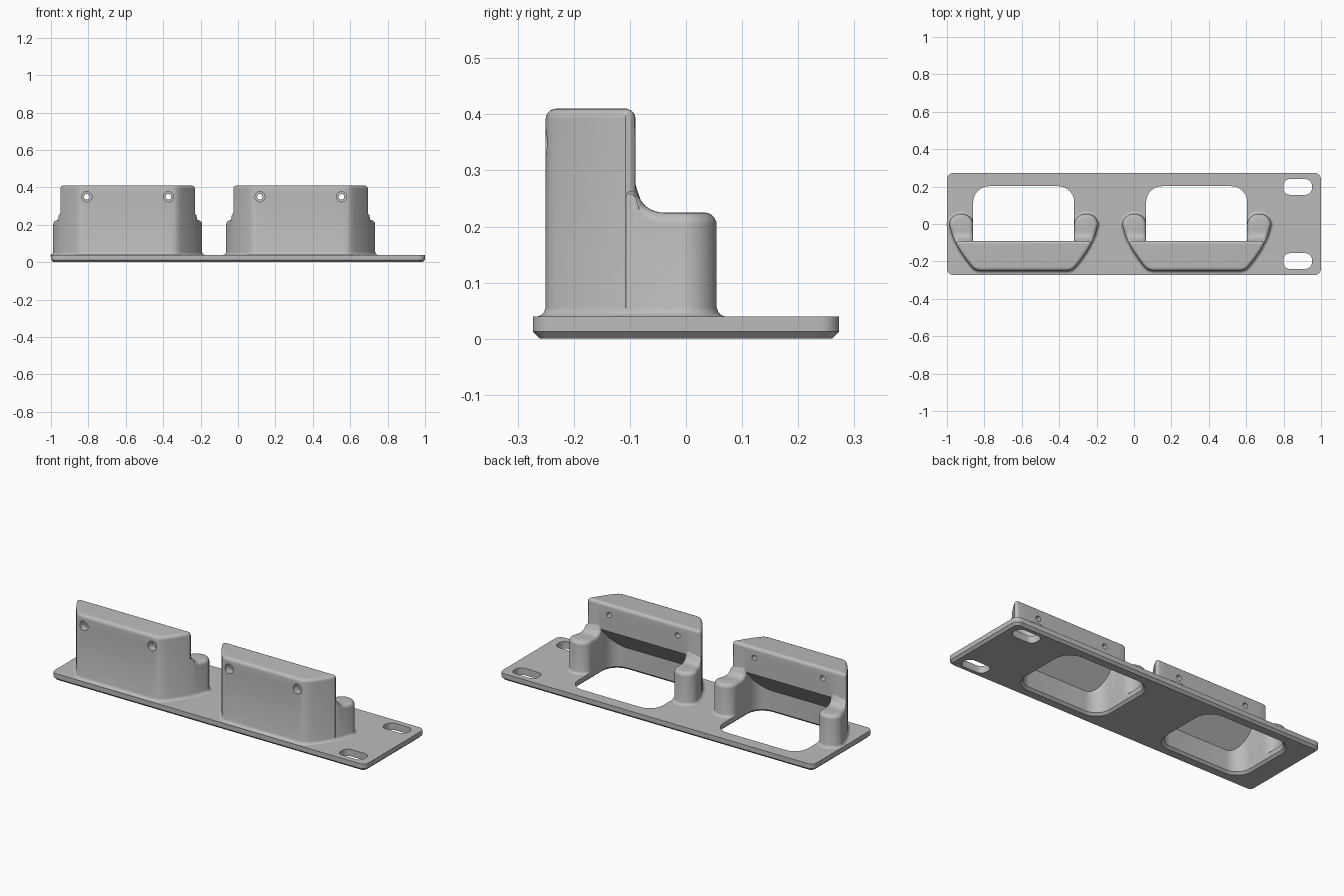
import bpy, bmesh, math
from mathutils import Vector

if "Cube" in bpy.data.objects:
    bpy.data.objects.remove(bpy.data.objects["Cube"])

grey = bpy.data.materials.new("plain grey")
grey.use_nodes = True
GREY = (0.5, 0.5, 0.5, 1)
grey.diffuse_color = GREY
grey.node_tree.nodes["Principled BSDF"].inputs["Base Color"].default_value = GREY


def stack(name, pts, levels, place=(0, 0, 0), warp=None, slope=None):
    """Solid from one counter-clockwise outline, offset at each (offset, z) level.
    Point i of the outline pairs with point n-1-i, so caps are strips of quads."""
    n = len(pts)
    pts = [Vector(p) for p in pts]
    normals = []
    for i, p in enumerate(pts):
        d1 = (p - pts[i - 1]).normalized()
        d2 = (pts[(i + 1) % n] - p).normalized()
        m = Vector((d1.y + d2.y, -d1.x - d2.x))
        normals.append(m / (1 + max(d1.dot(d2), -0.5)))
    bm = bmesh.new()
    rings = []
    for off, z in levels:
        ring = []
        for p, m in zip(pts, normals):
            q = p + m * off
            co = (q.x, q.y, z)
            ring.append(bm.verts.new(warp(*co) if warp else co))
        rings.append(ring)
    for a, b in zip(rings, rings[1:]):
        for i in range(n):
            j = (i + 1) % n
            bm.faces.new((a[i], a[j], b[j], b[i]))
    for ring in (rings[0], rings[-1]):
        for i in range(n // 2 - 1):
            bm.faces.new((ring[i], ring[i + 1], ring[n - 2 - i], ring[n - 1 - i]))
    if slope:
        bmesh.ops.bisect_plane(bm, geom=bm.verts[:] + bm.edges[:] + bm.faces[:],
                               plane_co=slope[0], plane_no=slope[1], clear_outer=True)
        bmesh.ops.holes_fill(bm, edges=[e for e in bm.edges if e.is_boundary])
    bmesh.ops.recalc_face_normals(bm, faces=bm.faces[:])
    mesh = bpy.data.meshes.new(name)
    bm.to_mesh(mesh)
    bm.free()
    mesh.materials.append(grey)
    ob = bpy.data.objects.new(name, mesh)
    ob.location = place
    bpy.context.collection.objects.link(ob)
    return ob


def mirrored(right):
    return right + [(-x, y) for x, y in reversed(right)]


def rounded_rect(hx, hy, r, steps=8):
    right = []
    for start, cy in ((-90, r - hy), (0, hy - r)):
        for i in range(steps + 1):
            a = math.radians(start + 90 * i / steps)
            right.append((hx - r + r * math.cos(a), cy + r * math.sin(a)))
    return mirrored(right)


def cylinder(r, x, y0, y1, z):
    bpy.ops.mesh.primitive_cylinder_add(vertices=32, radius=r, depth=y1 - y0,
                                        location=(x, (y0 + y1) / 2, z),
                                        rotation=(math.pi / 2, 0, 0))
    return bpy.context.object


def activate(ob):
    bpy.ops.object.select_all(action='DESELECT')
    ob.select_set(True)
    bpy.context.view_layer.objects.active = ob


def cut(ob, cutters):
    for c in cutters:
        c.hide_render = True
        mod = ob.modifiers.new("cut", 'BOOLEAN')
        mod.operation, mod.solver, mod.object = 'DIFFERENCE', 'EXACT', c
        activate(ob)
        bpy.ops.object.modifier_apply(modifier=mod.name)


def smooth(ob):
    activate(ob)
    bpy.ops.object.shade_smooth_by_angle(angle=math.radians(32))


def outer_x(y):
    """Half width of the holder, tapering toward the front."""
    return 0.4 - 1.29 * max(0.02 - y, 0) ** 1.69


def rounded_top(h, r, steps=5):
    arc = [math.pi / 2 * i / steps for i in range(steps + 1)]
    return [(r * (math.cos(a) - 1), h - r + r * math.sin(a)) for a in arc]


FOOT = [(0.014, 0.03), (0.014, 0.04), (0.008, 0.042), (0.003, 0.047), (0, 0.056)]
BACK, COVE, INNER = -0.09, 0.05, 0.27

# Outline of the tall front block
block_side = [(0.2, -0.25), (0.232, -0.25), (0.25, -0.247), (0.262, -0.242)]
block_side += [(outer_x(y), y) for y in (-0.23, -0.21, -0.18, -0.15, -0.125, -0.108)]
block_side += [(0.358, -0.098), (0.352, -0.092), (0.342, BACK), (0.3, BACK)]

# Outline of one low arm with a round tip
ys = [-0.12, -0.105] + [BACK + COVE * i / 8 for i in range(9)] + [-0.02]
tip = [math.pi * i / 19 for i in range(20)]
arm_side = [(outer_x(y) - 0.001, y) for y in ys]
arm_side += [(0.334 + 0.064 * math.cos(a), -0.005 + 0.06 * math.sin(a)) for a in tip]
arm_side += [(INNER, y) for y in reversed(ys)]


def arm_warp(x, y, z):
    """Sweep the arm top up into the block and keep the inner side flat."""
    if z > 0.1:
        t = min(max(BACK + COVE - y, 0), COVE)
        z += COVE - math.sqrt(COVE ** 2 - t ** 2)
    return max(x, INNER), y, z


# Base plate with a chamfered underside
plate = stack("base_plate", rounded_rect(1, 0.273, 0.035),
              [(-0.013, 0), (0, 0.013), (0, 0.04)])
plate_cutters = [stack("slot_cutter", rounded_rect(0.077, 0.042, 0.036),
                       [(0, -0.1), (0, 0.1)], (0.875, y, 0)) for y in (-0.198, 0.198)]
helpers = list(plate_cutters)

for side, cx in (("right", -0.59), ("left", 0.335)):
    # Opening with a sloped ceiling under the block
    cavity = stack("cavity_cutter", rounded_rect(INNER, 0.202, 0.085),
                   [(0.014, -0.001), (0, 0.013), (0, 0.7)], (cx, 0, 0),
                   slope=((0, -0.2, 0.13), (0, -0.125, 0.11)))
    # Block with two counterbored screw holes
    block = stack(side + "_holder_block", mirrored(block_side),
                  FOOT + rounded_top(0.41, 0.018), (cx, 0, 0))
    holes = []
    for dx in (-0.218, 0.218):
        holes.append(cylinder(0.015, cx + dx, -0.4, 0.1, 0.35))
        holes.append(cylinder(0.027, cx + dx, -0.4, -0.21, 0.35))
    cut(block, [cavity] + holes)
    smooth(block)
    # Pair of arms
    arms = stack(side + "_holder_arms", arm_side, FOOT + rounded_top(0.225, 0.022),
                 (cx, 0, 0), warp=arm_warp)
    arms.modifiers.new("mirror", 'MIRROR').use_mirror_merge = False
    smooth(arms)
    plate_cutters.append(cavity)
    helpers += [cavity] + holes

cut(plate, plate_cutters)
smooth(plate)
for h in helpers:
    bpy.data.objects.remove(h)
